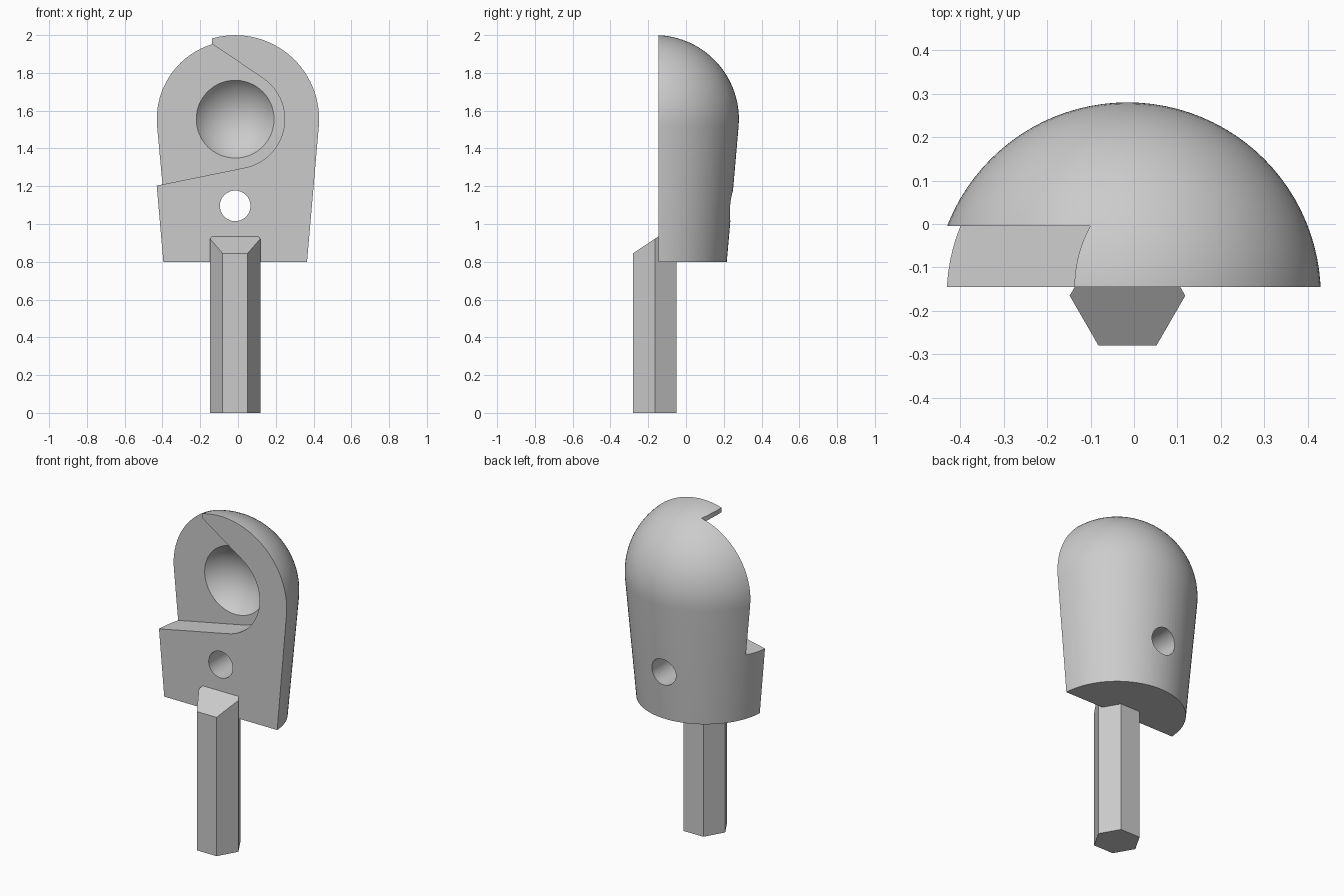
import bpy
import bmesh
from math import sin, cos, radians, pi, sqrt
from mathutils import Matrix, Vector

cube = bpy.data.objects.get("Cube")
if cube:
    bpy.data.objects.remove(cube, do_unlink=True)

# Shared dimensions
AX, AY = -0.015, -0.165            # vertical axis of the tool
FRONT, FLOOR = -0.145, -0.005      # flat front face and pocket floor
DOME_Z, DOME_R = 1.555, 0.445      # dome centre and radius
BASE_Z, BASE_R = 0.8, 0.381
POCKET_R, BOWL_R = 0.262, 0.261

grey = bpy.data.materials.new("steel_grey")
grey.use_nodes = True
grey.diffuse_color = (0.6, 0.6, 0.6, 1)
grey.node_tree.nodes["Principled BSDF"].inputs["Base Color"].default_value = (0.6, 0.6, 0.6, 1)


def make_object(name, bm):
    bmesh.ops.recalc_face_normals(bm, faces=bm.faces)
    mesh = bpy.data.meshes.new(name)
    bm.to_mesh(mesh)
    bm.free()
    mesh.materials.append(grey)
    obj = bpy.data.objects.new(name, mesh)
    bpy.context.collection.objects.link(obj)
    return obj


def prism(name, points, offset):
    """Extrude a closed outline along the offset vector."""
    bm = bmesh.new()
    face = bm.faces.new([bm.verts.new(p) for p in points])
    grown = bmesh.ops.extrude_face_region(bm, geom=[face])["geom"]
    verts = [v for v in grown if isinstance(v, bmesh.types.BMVert)]
    bmesh.ops.translate(bm, vec=offset, verts=verts)
    return make_object(name, bm)


def slice_off(bm, point, normal):
    """Remove everything on the normal side of a plane and cap the cut."""
    geom = bm.verts[:] + bm.edges[:] + bm.faces[:]
    cut = bmesh.ops.bisect_plane(bm, geom=geom, plane_co=point, plane_no=normal, clear_outer=True)
    edges = [e for e in cut["geom_cut"] if isinstance(e, bmesh.types.BMEdge)]
    bmesh.ops.contextual_create(bm, geom=edges)


def subtract(obj, cutter):
    mod = obj.modifiers.new("cut", 'BOOLEAN')
    mod.operation = 'DIFFERENCE'
    mod.solver = 'EXACT'
    mod.object = cutter
    bpy.context.view_layer.objects.active = obj
    bpy.ops.object.modifier_apply(modifier=mod.name)
    bpy.data.objects.remove(cutter, do_unlink=True)


# Tapered body with a tangent dome, revolved and sliced flat at the front
start = radians(-4.9)
profile = [(0, BASE_Z), (BASE_R, BASE_Z)]
for i in range(25):
    a = start + (pi / 2 - start) * i / 24
    profile.append((DOME_R * cos(a) if i < 24 else 0, DOME_Z + DOME_R * sin(a)))
bm = bmesh.new()
verts = [bm.verts.new((AX + r, AY, z)) for r, z in profile]
edges = [bm.edges.new(pair) for pair in zip(verts, verts[1:])]
bmesh.ops.spin(bm, geom=verts + edges, cent=(AX, AY, 0), axis=(0, 0, 1),
               angle=2 * pi, steps=96, use_merge=True)
bmesh.ops.remove_doubles(bm, verts=bm.verts, dist=0.0001)
slice_off(bm, (0, FRONT, 0), (0, -1, 0))
body = make_object("cutter_body", bm)

# Sweeping front pocket: two straight walls tangent to a round end
low, high = radians(-90 + 11.5), radians(90 - 34)
outline = []
for i in range(33):
    a = low + (high - low) * i / 32
    outline.append((AX + POCKET_R * cos(a), DOME_Z + POCKET_R * sin(a)))
(x0, z0), (x1, z1) = outline[0], outline[-1]
outline.append((x1 - 0.8 * cos(radians(34)), z1 + 0.8 * sin(radians(34))))
outline.append((x0 - 0.8 * cos(radians(11.5)), z0 - 0.8 * sin(radians(11.5))))
subtract(body, prism("pocket_cutter", [(x, -0.5, z) for x, z in outline], (0, 0.5 + FLOOR, 0)))

# Curved trim of the pointed lip above the pocket
trim_r = 0.29
plan = [(-0.8, FLOOR), (-0.8, FRONT - 0.1), (-0.137, FRONT - 0.1)]
for i in range(9):
    dy = (FLOOR - FRONT) * i / 8
    plan.append((-0.137 + trim_r - sqrt(trim_r ** 2 - dy ** 2), FRONT + dy))
subtract(body, prism("lip_cutter", [(x, y, 1.7) for x, y in plan], (0, 0, 0.6)))

# Spherical bowl in the pocket floor
bm = bmesh.new()
turn = Matrix.Translation((AX, AY, DOME_Z)) @ Matrix.Rotation(pi / 2, 4, 'X')
bmesh.ops.create_uvsphere(bm, u_segments=64, v_segments=40, radius=BOWL_R, matrix=turn)
subtract(body, make_object("bowl_cutter", bm))

# Cross hole from front to back
ring = [(AX + 0.081 * cos(2 * pi * i / 48), -0.5, 1.096 + 0.081 * sin(2 * pi * i / 48))
        for i in range(48)]
subtract(body, prism("hole_cutter", ring, (0, 1, 0)))

# Hexagonal shank with a sloping top that runs into the body
hexagon = [(AX + 0.133 * cos(pi * i / 3), AY + 0.133 * sin(pi * i / 3), 0) for i in range(6)]
shank = prism("hex_shank", hexagon, (0, 0, 1.2))
bm = bmesh.new()
bm.from_mesh(shank.data)
slice_off(bm, (0, FRONT, 0.935), Vector((0, -0.09, 0.135)).normalized())
bmesh.ops.recalc_face_normals(bm, faces=bm.faces)
bm.to_mesh(shank.data)
bm.free()

# Smooth the round surfaces and keep crisp machined edges
bpy.ops.object.select_all(action='DESELECT')
body.select_set(True)
bpy.context.view_layer.objects.active = body
bpy.ops.object.shade_smooth_by_angle(angle=radians(25))
